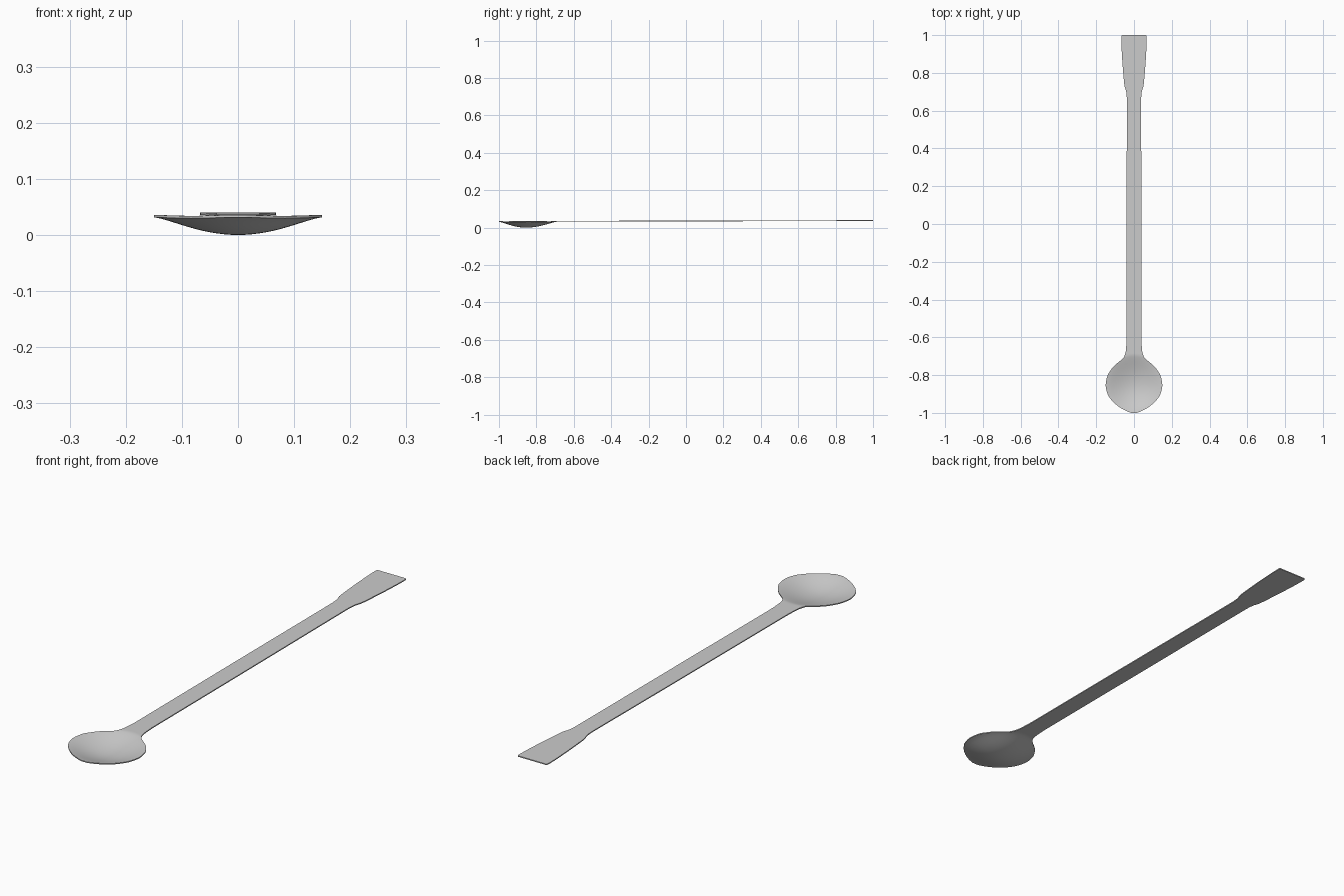
import bpy, bmesh, math

if "Cube" in bpy.data.objects:
    bpy.data.objects.remove(bpy.data.objects["Cube"])

# Half-width of the outline along the length (y, half width)
OUTLINE = [(-1.0, .014), (-.993, .034), (-.98, .060), (-.96, .090), (-.935, .117), (-.90, .140),
           (-.855, .150), (-.81, .143), (-.775, .124), (-.75, .104), (-.73, .080),
           (-.715, .062), (-.70, .051), (-.67, .043), (-.60, .039), (.0, .039), (.66, .038),
           (.70, .041), (.73, .050), (.80, .057), (.88, .063), (.985, .0675), (.996, .067), (1.0, .064)]
THICK = 0.0042
COLS = 24


def slopes(pts):
    """Monotone slopes, so the outline curves without overshooting."""
    d = [(b[1] - a[1]) / (b[0] - a[0]) for a, b in zip(pts, pts[1:])]
    mid = [2 * p * q / (p + q) if p * q > 0 else 0 for p, q in zip(d, d[1:])]
    return [d[0]] + mid + [d[-1]]


def sample(pts, steps=4):
    m, out = slopes(pts), []
    for i, ((y0, w0), (y1, w1)) in enumerate(zip(pts, pts[1:])):
        h = y1 - y0
        for k in range(steps):
            t = k / steps
            w = ((1 + 2 * t) * (1 - t) ** 2 * w0 + t * (1 - t) ** 2 * h * m[i]
                 + t * t * (3 - 2 * t) * w1 + t * t * (t - 1) * h * m[i + 1])
            out.append((y0 + h * t, w))
    return out + [pts[-1]]


def underside(x, y):
    """Gently rising strip with a round dished bowl near the front."""
    base = 0.0312 + 0.0046 * (y + 1) / 2
    dy = (y + .855) / (.145 if y < -.855 else .165)
    r2 = (x / .15) ** 2 + dy ** 2
    return base - 0.03153 * max(0, 1 - r2) ** 1.4


# Spoon and spatula in one sheet: top and bottom grids joined round the edge
bm = bmesh.new()
rows = sample(OUTLINE)
low, top = [], []
for y, w in rows:
    xs = [w * (2 * c / COLS - 1) for c in range(COLS + 1)]
    low.append([bm.verts.new((x, y, underside(x, y))) for x in xs])
    top.append([bm.verts.new((x, y, underside(x, y) + THICK)) for x in xs])
for i in range(len(rows) - 1):
    for c in range(COLS):
        bm.faces.new((top[i][c], top[i][c + 1], top[i + 1][c + 1], top[i + 1][c]))
        bm.faces.new((low[i][c], low[i + 1][c], low[i + 1][c + 1], low[i][c + 1]))
    for c in (0, COLS):
        bm.faces.new((low[i][c], low[i + 1][c], top[i + 1][c], top[i][c]))
for i in (0, -1):
    for c in range(COLS):
        bm.faces.new((low[i][c], low[i][c + 1], top[i][c + 1], top[i][c]))
bmesh.ops.recalc_face_normals(bm, faces=bm.faces)
mesh = bpy.data.meshes.new("spoon_spatula")
bm.to_mesh(mesh)
bm.free()
obj = bpy.data.objects.new("spoon_spatula", mesh)
bpy.context.collection.objects.link(obj)
bpy.context.view_layer.objects.active = obj
obj.select_set(True)
bpy.ops.object.shade_smooth_by_angle(angle=math.radians(40))
